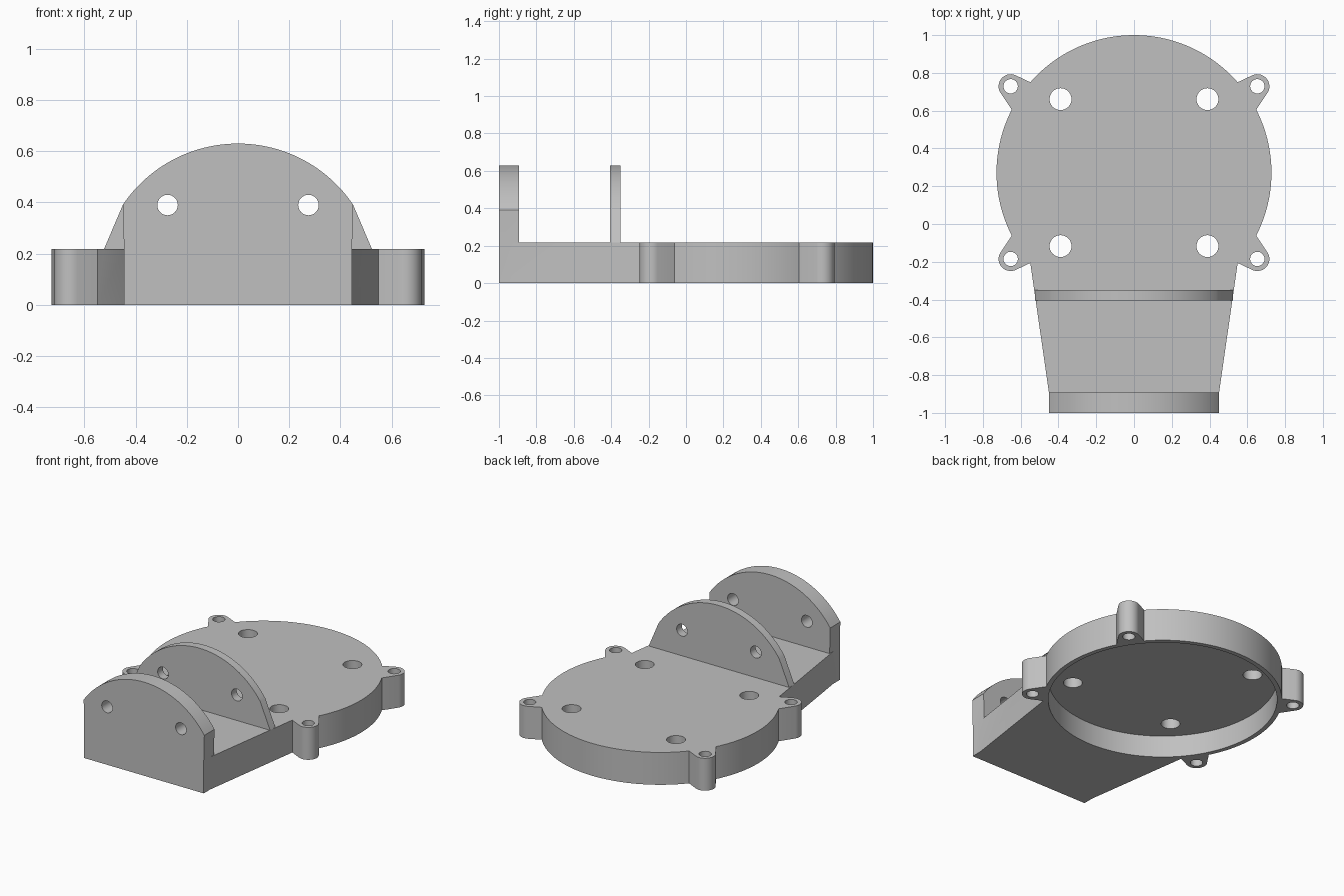
import bpy
import bmesh
from math import sin, cos, pi, radians, atan2

if "Cube" in bpy.data.objects:
    bpy.data.objects.remove(bpy.data.objects["Cube"], do_unlink=True)

HEIGHT = 0.218          # thickness of the base
CENTRE = 0.272          # y of the round housing
RADIUS = 0.728

grey = bpy.data.materials.new("light grey")
grey.use_nodes = True
colour = (0.53, 0.53, 0.53, 1)
grey.diffuse_color = colour
grey.node_tree.nodes["Principled BSDF"].inputs["Base Color"].default_value = colour


def arc(cx, cy, r, start, end, steps):
    """Points along an arc, angles in degrees, both ends included."""
    angles = [radians(start + (end - start) * i / steps) for i in range(steps + 1)]
    return [(cx + r * cos(a), cy + r * sin(a)) for a in angles]


def circle(cx, cy, r, steps):
    return arc(cx, cy, r, 0, 360, steps)[:-1]


def prism(name, outline, low, high, upright=False):
    """Extrude an outline along z, or along y when upright."""
    bm = bmesh.new()
    place = (lambda a, b: (a, low, b)) if upright else (lambda a, b: (a, b, low))
    face = bm.faces.new([bm.verts.new(place(a, b)) for a, b in outline])
    grown = bmesh.ops.extrude_face_region(bm, geom=[face])["geom"]
    move = (0, high - low, 0) if upright else (0, 0, high - low)
    bmesh.ops.translate(bm, vec=move, verts=[v for v in grown if isinstance(v, bmesh.types.BMVert)])
    bmesh.ops.recalc_face_normals(bm, faces=bm.faces)
    mesh = bpy.data.meshes.new(name)
    bm.to_mesh(mesh)
    bm.free()
    mesh.materials.append(grey)
    obj = bpy.data.objects.new(name, mesh)
    bpy.context.collection.objects.link(obj)
    return obj


def combine(target, tool, operation):
    """Apply a boolean and discard the tool."""
    mod = target.modifiers.new(operation, "BOOLEAN")
    mod.operation, mod.solver, mod.object = operation, "EXACT", tool
    bpy.context.view_layer.objects.active = target
    bpy.ops.object.modifier_apply(modifier=mod.name)
    bpy.data.objects.remove(tool, do_unlink=True)


# Round housing
mount = prism("motor_mount", circle(0, CENTRE, RADIUS, 128), 0, HEIGHT)

# Tapered tongue towards the front
side = [(0.445, -1), (0.445, -0.93), (0.55, -0.2), (0.4, 0)]
tongue = side + [(-x, y) for x, y in reversed(side)]
combine(mount, prism("tongue", tongue, 0, HEIGHT), "UNION")

# Four screw ears, mirrored across both axes of the housing
ear = [(0.5, 0.39), (0.57, 0.32), (0.645, 0.33)] + arc(0.653, 0.457, 0.064, -30, 115, 14) + [(0.548, 0.478)]
corners = [(sx, sy) for sx in (1, -1) for sy in (1, -1)]
for sx, sy in corners:
    outline = [(sx * x, CENTRE + sy * y) for x, y in ear]
    combine(mount, prism("ear", outline, 0, HEIGHT), "UNION")

# Two upright arched brackets
ARC_Z, ARC_R, SHOULDER = 0.088, 0.542, 0.39
tilt = atan2(SHOULDER - ARC_Z, 0.447) * 180 / pi
arch = arc(0, ARC_Z, ARC_R, tilt, 180 - tilt, 48)
for name, foot, back, front in (("front_bracket", 0.445, -1, -0.892),
                                ("middle_bracket", 0.523, -0.405, -0.35)):
    outline = [(-foot, HEIGHT), (foot, HEIGHT)] + arch
    combine(mount, prism(name, outline, back, front, upright=True), "UNION")

# Hollow underside, leaving a thin wall and roof
combine(mount, prism("cavity", circle(0, CENTRE, 0.698, 128), -0.1, 0.147), "DIFFERENCE")

# Ear holes and roof holes
for sx, sy in corners:
    for x, y, r in ((0.653, 0.457, 0.038), (0.389, 0.389, 0.058)):
        hole = circle(sx * x, CENTRE + sy * y, r, 32)
        combine(mount, prism("hole", hole, -0.1, 0.4), "DIFFERENCE")

# Holes through both brackets
for sx in (1, -1):
    hole = circle(sx * 0.275, 0.39, 0.04, 32)
    combine(mount, prism("hole", hole, -1.1, -0.2, upright=True), "DIFFERENCE")

bpy.ops.object.select_all(action="DESELECT")
mount.select_set(True)
bpy.context.view_layer.objects.active = mount
bpy.ops.object.shade_smooth_by_angle(angle=radians(30))
